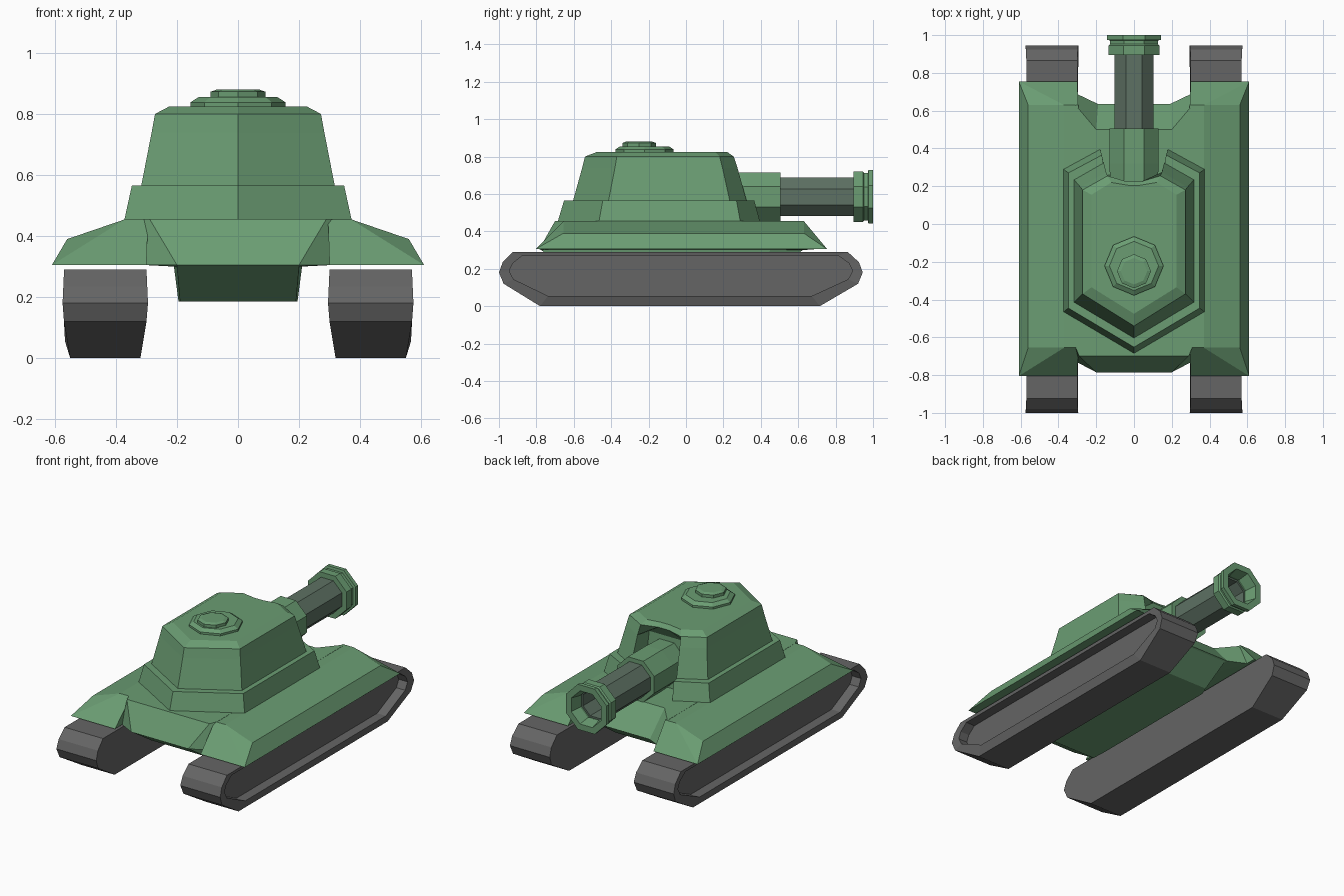
import bpy, bmesh, math

if "Cube" in bpy.data.objects:
    bpy.data.objects.remove(bpy.data.objects["Cube"])


def material(name, rgb):
    m = bpy.data.materials.new(name)
    m.diffuse_color = (*rgb, 1)
    m.use_nodes = True
    m.node_tree.nodes["Principled BSDF"].inputs["Base Color"].default_value = m.diffuse_color
    return m


GREEN = material("armour green", (0.145, 0.335, 0.17))
GREY = material("track grey", (0.13, 0.13, 0.13))
STEEL = material("barrel grey green", (0.11, 0.165, 0.125))


def finish(bm, name, mat):
    bmesh.ops.recalc_face_normals(bm, faces=bm.faces)
    me = bpy.data.meshes.new(name)
    bm.to_mesh(me)
    bm.free()
    me.materials.append(mat)
    ob = bpy.data.objects.new(name, me)
    bpy.context.collection.objects.link(ob)
    return ob


def loft(name, rings, mat, cyclic=False):
    """Skin rings of equal point count; cap the ends or join last to first."""
    bm = bmesh.new()
    vs = [[bm.verts.new(p) for p in r] for r in rings]
    n = len(rings[0])
    pairs = list(zip(vs, vs[1:])) + ([(vs[-1], vs[0])] if cyclic else [])
    for a, b in pairs:
        for i in range(n):
            j = (i + 1) % n
            bm.faces.new((a[i], a[j], b[j], b[i]))
    if not cyclic:
        bm.faces.new(vs[0])
        bm.faces.new(vs[-1])
    return finish(bm, name, mat)


def hull(name, pts, mat):
    bm = bmesh.new()
    for p in pts:
        bm.verts.new(p)
    bmesh.ops.convex_hull(bm, input=bm.verts)
    bmesh.ops.dissolve_limit(bm, angle_limit=0.02, verts=bm.verts, edges=bm.edges)
    return finish(bm, name, mat)


def sym(half, z):
    """Mirror a half outline across x = 0 into a ring at height z."""
    left = [(-x, y) for x, y in reversed(half) if x > 0]
    return [(x, y, z) for x, y in half + left]


def interp(z, table):
    for (z0, v0), (z1, v1) in zip(table, table[1:]):
        if z <= z1:
            return v0 + (v1 - v0) * (z - z0) / (z1 - z0)
    return table[-1][1]


def octagon_y(y, a, zc=0.585):
    """Flat-topped octagon across the barrel axis, a = half width over flats."""
    r = a / math.cos(math.pi / 8)
    ang = [math.pi / 8 + k * math.pi / 4 for k in range(8)]
    return [(r * math.cos(t), y, zc + r * math.sin(t)) for t in ang]


def octagon_z(z, r, yc):
    ang = [k * math.pi / 4 for k in range(8)]
    return [(r * math.cos(t), yc + r * math.sin(t), z) for t in ang]


# Tracks with a recessed outer side, and sloped fenders above them
PROFILE = [(-0.78, 0), (0.715, 0), (0.92, 0.12), (0.945, 0.18), (0.925, 0.235),
           (0.865, 0.29), (-0.925, 0.29), (-0.98, 0.235), (-1.0, 0.18), (-0.975, 0.12)]
OUTER = [(0, 0.55), (0.05, 0.565), (0.18, 0.575), (0.29, 0.57)]
INNER = [(0, 0.32), (0.12, 0.30), (0.18, 0.295), (0.29, 0.30)]
inset = [(-0.027 + (y + 0.027) * 0.944, 0.1625 + (z - 0.145) * 0.74) for y, z in PROFILE]
for s, side in ((1, "right"), (-1, "left")):
    loft(side + "_track", [
        [(s * interp(z, INNER), y, z) for y, z in PROFILE],
        [(s * interp(z, OUTER), y, z) for y, z in PROFILE],
        [(s * 0.567, y, z) for y, z in inset],
        [(s * 0.505, y, z) for y, z in inset]], GREY)
    pts = [(s * x, y, 0.305) for x in (0.30, 0.61) for y in (-0.805, 0.755)]
    pts += [(s * x, y, z) for x, z in ((0.56, 0.39), (0.37, 0.455), (0.295, 0.455))
            for y in (-0.655, 0.63)]
    hull(side + "_fender", pts, GREEN)

# Central hull: sloped ends, narrow belly between the tracks
loft("hull", [
    sym([(0.19, -0.60), (0.195, -0.5), (0.195, 0.4), (0.17, 0.46)], 0.185),
    sym([(0.20, -0.775), (0.21, -0.6), (0.21, 0.45), (0.18, 0.625)], 0.30),
    sym([(0.20, -0.785), (0.305, -0.73), (0.305, 0.69), (0.19, 0.635)], 0.305),
    sym([(0.29, -0.70), (0.31, -0.65), (0.31, 0.63), (0.20, 0.50)], 0.456)], GREEN)

# Turret: hexagonal base ring and tapered upper shell, notched for the gun
loft("turret_ring", [
    sym([(0, -0.685), (0.372, -0.465), (0.372, 0.29), (0.18, 0.395), (0.15, 0.26)], 0.455),
    sym([(0, -0.652), (0.348, -0.445), (0.348, 0.27), (0.17, 0.365), (0.15, 0.25)], 0.565)],
    GREEN)
loft("turret", [
    sym([(0, -0.605), (0.318, -0.415), (0.318, 0.235), (0.16, 0.325), (0.14, 0.20)], 0.56),
    sym([(0, -0.555), (0.283, -0.38), (0.283, 0.195), (0.148, 0.275), (0.125, 0.19)], 0.74),
    sym([(0, -0.54), (0.272, -0.37), (0.272, 0.18), (0.14, 0.255), (0.04, 0.225)], 0.80),
    sym([(0, -0.475), (0.225, -0.335), (0.225, 0.155), (0.12, 0.22), (0.03, 0.205)], 0.825)],
    GREEN)

# Roof hatch
loft("hatch_base", [octagon_z(z, r, -0.222) for z, r in
                    ((0.82, 0.156), (0.838, 0.156), (0.855, 0.13))], GREEN)
loft("hatch_cap", [octagon_z(z, r, -0.25) for z, r in
                   ((0.85, 0.09), (0.873, 0.09), (0.88, 0.07))], GREEN)

# Gun: sleeve, hollow barrel and stepped muzzle ring
loft("gun_sleeve", [octagon_y(0.18, 0.125), octagon_y(0.32, 0.13),
                    octagon_y(0.505, 0.13)], GREEN)
loft("gun_barrel", [octagon_y(y, a) for y, a in
                    ((0.45, 0.103), (0.91, 0.103), (0.91, 0.085), (0.60, 0.085))], STEEL)
loft("muzzle", [octagon_y(y, a) for y, a in
                ((0.895, 0.10), (0.895, 0.135), (0.945, 0.135), (0.952, 0.127),
                 (0.972, 0.127), (0.975, 0.143), (1.0, 0.143), (1.0, 0.105), (0.93, 0.09))],
     GREEN, cyclic=True)
